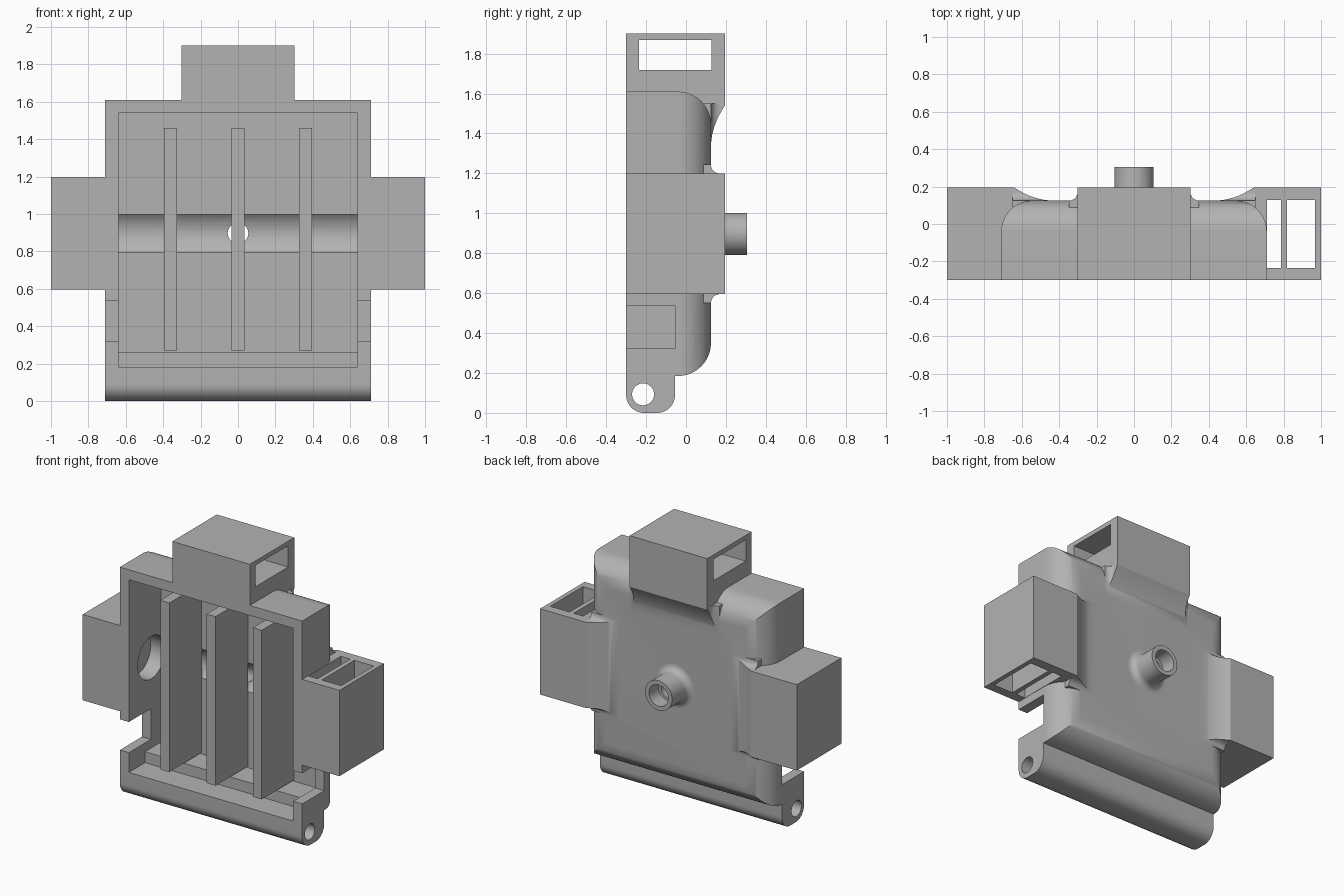
import bpy, bmesh
from math import pi, radians, sin, cos, sqrt
from mathutils import Matrix, Vector

cube = bpy.data.objects.get("Cube")
if cube:
    bpy.data.objects.remove(cube)

grey = bpy.data.materials.new("plain grey")
grey.use_nodes = True
COLOUR = (0.45, 0.45, 0.45, 1)
grey.diffuse_color = COLOUR
grey.node_tree.nodes["Principled BSDF"].inputs["Base Color"].default_value = COLOUR


def finish(bm, name, matrix=None):
    if matrix:
        bm.transform(matrix)
    bmesh.ops.recalc_face_normals(bm, faces=bm.faces)
    mesh = bpy.data.meshes.new(name)
    bm.to_mesh(mesh)
    bm.free()
    mesh.materials.append(grey)
    obj = bpy.data.objects.new(name, mesh)
    bpy.context.collection.objects.link(obj)
    return obj


def box_mesh(x, y, z):
    bm = bmesh.new()
    bmesh.ops.create_cube(bm, size=1)
    for v in bm.verts:
        v.co = [r[0] if c < 0 else r[1] for c, r in zip(v.co, (x, y, z))]
    return bm


def box(name, x, y, z, matrix=None):
    return finish(box_mesh(x, y, z), name, matrix)


def rounded_box(name, x, y, z, radius, rule):
    """Box whose edges chosen by rule(midpoint, direction) are rounded."""
    bm = box_mesh(x, y, z)
    edges = [e for e in bm.edges
             if rule((e.verts[0].co + e.verts[1].co) / 2, e.verts[1].co - e.verts[0].co)]
    bmesh.ops.bevel(bm, geom=edges, offset=radius, segments=12, profile=0.5, affect='EDGES')
    return finish(bm, name)


def rod(name, axis, centre, radius, length):
    bm = bmesh.new()
    bmesh.ops.create_cone(bm, cap_ends=True, segments=48, radius1=radius,
                          radius2=radius, depth=length)
    turn = Vector((0, 0, 1)).rotation_difference(Vector(axis)).to_matrix().to_4x4()
    return finish(bm, name, Matrix.Translation(centre) @ turn)


def combine(target, tool, operation):
    tool.hide_render = True
    mod = target.modifiers.new("combine", 'BOOLEAN')
    mod.operation, mod.solver, mod.object = operation, 'EXACT', tool
    bpy.context.view_layer.objects.active = target
    bpy.ops.object.modifier_apply(modifier=mod.name)
    bpy.data.objects.remove(tool)


def ramp(matrix, half):
    """Concave flare blending a socket into the back of the housing."""
    bm = bmesh.new()
    r, steps, rings = 0.045, 10, []
    for i in range(-1, steps + 1):
        t = max(i, 0) / steps
        rise = 0.07 * t * t
        y = 0.07 if i < 0 else 0.125 + rise
        side = half + (r - sqrt(r * r - (r - rise) ** 2) if rise < r else 0)
        inner = -0.28 + 0.21 * t
        rings.append([bm.verts.new(p) for p in (
            (inner, y, -side), (-0.06, y, -side), (-0.06, y, side), (inner, y, side))])
    for a, b in zip(rings, rings[1:]):
        for k in range(4):
            bm.faces.new((a[k], a[(k + 1) % 4], b[(k + 1) % 4], b[k]))
    bm.faces.new(rings[0])
    bm.faces.new(rings[-1])
    return finish(bm, "socket_ramp", matrix)


# Housing shell with rounded back rim, and the hinge bar under it
housing = rounded_box("housing", (-0.71, 0.71), (-0.3, 0.125), (0.185, 1.61), 0.165,
                      lambda m, d: m.y > 0.1)
hinge = rounded_box("hinge_bar", (-0.71, 0.71), (-0.3, -0.055), (0, 0.25), 0.09,
                    lambda m, d: m.z < 0.01 and abs(d.x) > 1)
combine(housing, hinge, 'UNION')

# Three strap sockets: left, right and top (local x points outward)
placements = [
    Matrix.Translation((0.71, 0, 0.897)),
    Matrix.Translation((-0.71, 0, 0.897)) @ Matrix.Rotation(pi, 4, 'Z'),
    Matrix.Translation((0, 0, 1.61)) @ Matrix.Rotation(-pi / 2, 4, 'Y'),
]
# The half turn would swap front and back, so mirror instead
placements[1] = Matrix.Translation((-0.71, 0, 0.897)) @ Matrix.Scale(-1, 4, (1, 0, 0))
HALF = 0.302
for place in placements:
    combine(housing, box("socket", (-0.07, 0.29), (-0.3, 0.195), (-HALF, HALF), place), 'UNION')
    combine(housing, ramp(place, HALF), 'UNION')
for place in placements:
    for slot in ((0.002, 0.075), (0.108, 0.258)):
        combine(housing, box("slot_cutter", slot, (-0.235, 0.127), (-0.4, 0.4), place),
                'DIFFERENCE')

# Inner cavity with a raised ledge at the bottom
combine(housing, box("cavity_cutter", (-0.64, 0.64), (-0.4, 0.06), (0.26, 1.54)), 'DIFFERENCE')
combine(housing, box("floor_cutter", (-0.64, 0.64), (-0.4, -0.12), (0.183, 0.4)), 'DIFFERENCE')

# Cross channel, side notches, hinge pin hole and centre bore
X, Y = (1, 0, 0), (0, 1, 0)
combine(housing, rod("channel_cutter", X, (0, -0.05, 0.897), 0.15, 1.5), 'DIFFERENCE')
combine(housing, rod("notch_end_cutter", X, (0, -0.055, 0.43), 0.108, 1.6), 'DIFFERENCE')
combine(housing, box("notch_cutter", (-0.8, 0.8), (-0.4, -0.055), (0.322, 0.538)), 'DIFFERENCE')
combine(housing, rod("pin_cutter", X, (0, -0.215, 0.093), 0.055, 1.6), 'DIFFERENCE')
combine(housing, rod("bore_cutter", Y, (0, 0.15, 0.897), 0.055, 0.3), 'DIFFERENCE')

# Three upright ribs inside the cavity
ribs = [box(name, (x - 0.035, x + 0.035), (-0.3, 0.062), (0.27, 1.46))
        for name, x in (("right_rib", -0.36), ("middle_rib", 0), ("left_rib", 0.36))]

# Stepped tubular boss on the back, flared at its foot
profile = [(0.055, 0.12), (0.055, 0.2), (0.075, 0.2), (0.075, 0.305), (0.105, 0.305)]
profile += [(0.15 - 0.045 * cos(a), 0.17 - 0.045 * sin(a))
            for a in (i * pi / 12 for i in range(7))]
profile.append((0.15, 0.12))
bm = bmesh.new()
N = 48
rings = [[bm.verts.new((r * cos(2 * pi * k / N), y, 0.897 + r * sin(2 * pi * k / N)))
          for k in range(N)] for r, y in profile]
for a, b in zip(rings, rings[1:] + rings[:1]):
    for k in range(N):
        bm.faces.new((a[k], a[(k + 1) % N], b[(k + 1) % N], b[k]))
boss = finish(bm, "rear_boss")

# Smooth curved faces, keep edges sharp
for obj in (housing, boss):
    bpy.ops.object.select_all(action='DESELECT')
    obj.select_set(True)
    bpy.context.view_layer.objects.active = obj
    bpy.ops.object.shade_smooth_by_angle(angle=radians(30))
